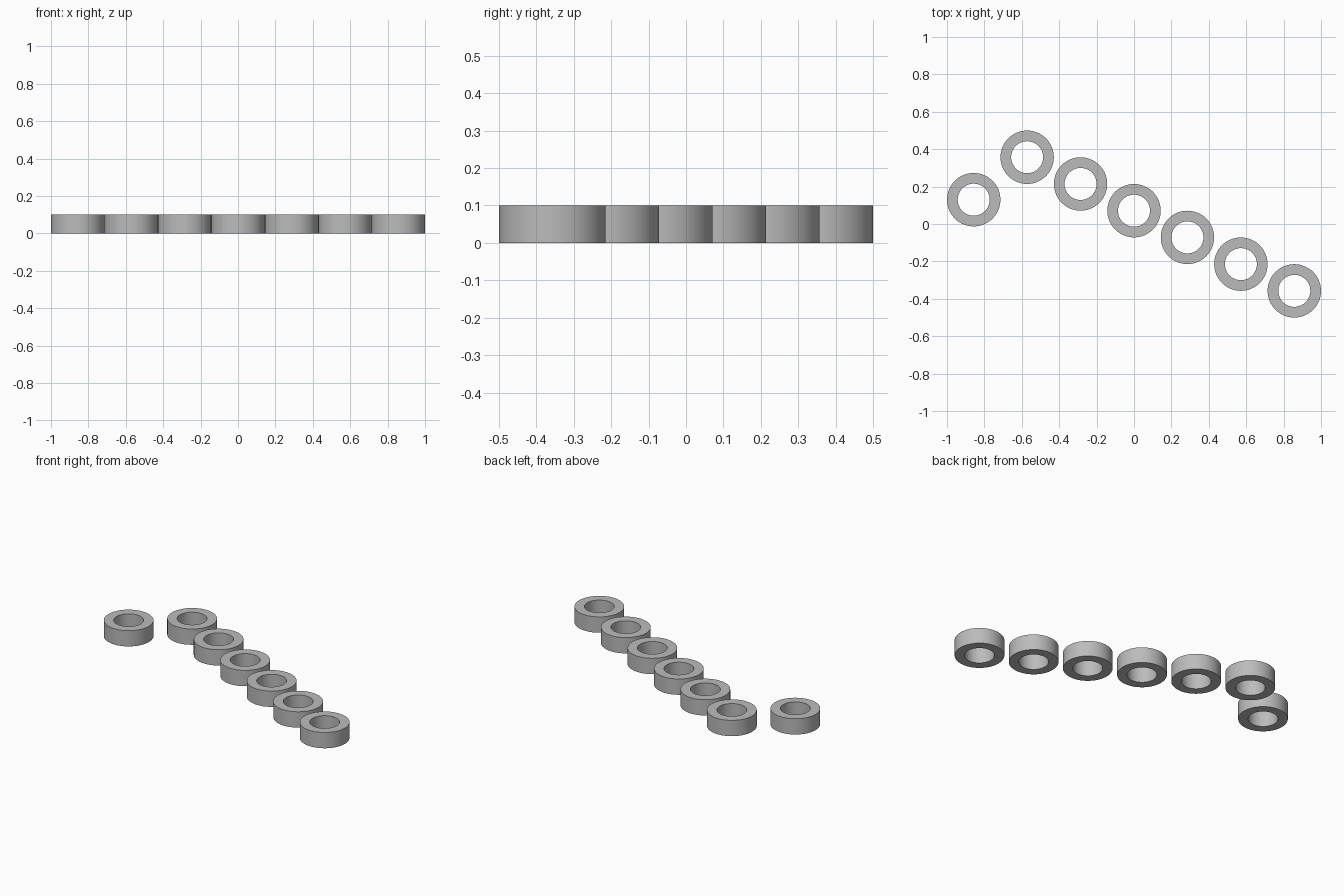
import bpy, bmesh, math

if "Cube" in bpy.data.objects:
    bpy.data.objects.remove(bpy.data.objects["Cube"])

R_OUT, R_IN, HEIGHT, SEGS = 0.1427, 0.0856, 0.1, 64

grey = bpy.data.materials.new("light grey")
grey.diffuse_color = (0.5, 0.5, 0.5, 1)
grey.use_nodes = True
grey.node_tree.nodes["Principled BSDF"].inputs["Base Color"].default_value = grey.diffuse_color


def ring(name, x, y):
    """Flat-ended tube standing on the ground."""
    bm = bmesh.new()
    profile = [(R_OUT, 0), (R_OUT, HEIGHT), (R_IN, HEIGHT), (R_IN, 0)]
    loops = []
    for r, z in profile:
        loops.append([bm.verts.new((r * math.cos(2 * math.pi * i / SEGS),
                                    r * math.sin(2 * math.pi * i / SEGS), z))
                      for i in range(SEGS)])
    for k in range(4):
        a, b = loops[k], loops[(k + 1) % 4]
        for i in range(SEGS):
            j = (i + 1) % SEGS
            bm.faces.new((a[i], a[j], b[j], b[i]))
    bmesh.ops.recalc_face_normals(bm, faces=bm.faces)
    mesh = bpy.data.meshes.new(name)
    bm.to_mesh(mesh)
    bm.free()
    mesh.materials.append(grey)
    ob = bpy.data.objects.new(name, mesh)
    ob.location = (x, y, 0)
    bpy.context.collection.objects.link(ob)
    bpy.ops.object.select_all(action='DESELECT')
    ob.select_set(True)
    bpy.context.view_layer.objects.active = ob
    bpy.ops.object.shade_smooth_by_angle(angle=math.radians(30))


# Separate ring beside the row
ring("side_ring", -0.857, 0.13)

# Diagonal row of six rings
for i in range(6):
    ring(f"row_ring_{i + 1}", -0.5714 + 0.2857 * i, 0.357 - 0.1429 * i)
